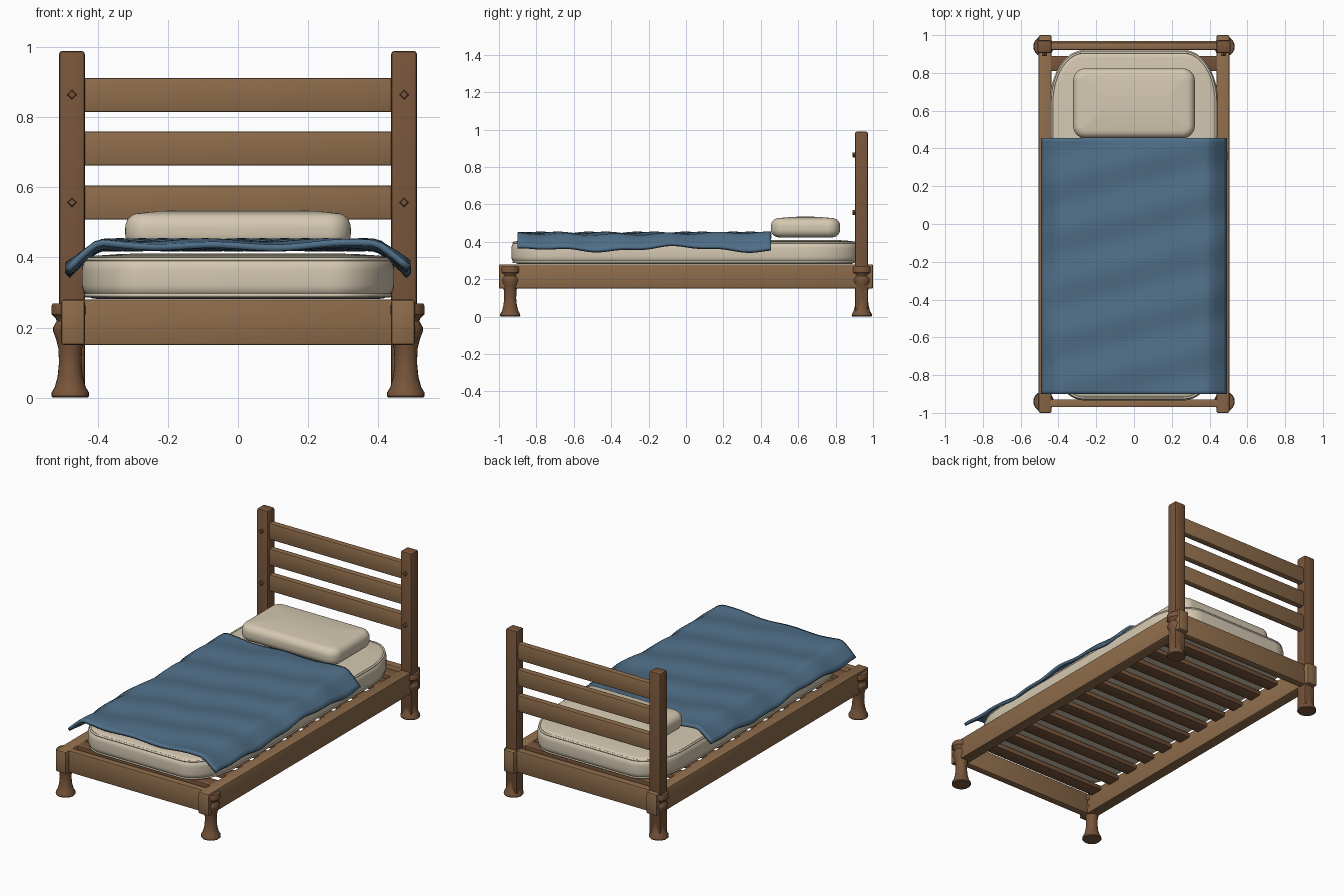
import bpy, bmesh, math
from math import sin, cos, pi

if "Cube" in bpy.data.objects:
    bpy.data.objects.remove(bpy.data.objects["Cube"])


def material(name, rgb):
    m = bpy.data.materials.new(name)
    m.diffuse_color = (*rgb, 1)
    m.use_nodes = True
    m.node_tree.nodes["Principled BSDF"].inputs["Base Color"].default_value = m.diffuse_color
    return m


WOOD = material("oak", (0.27, 0.15, 0.07))
DARK = material("dark oak", (0.185, 0.09, 0.043))
CREAM = material("cream linen", (0.66, 0.58, 0.44))
BLUE = material("blue wool", (0.08, 0.16, 0.25))


def make(name, bm, mat, angle=35):
    bmesh.ops.recalc_face_normals(bm, faces=bm.faces)
    me = bpy.data.meshes.new(name)
    bm.to_mesh(me)
    bm.free()
    ob = bpy.data.objects.new(name, me)
    bpy.context.collection.objects.link(ob)
    me.materials.append(mat)
    bpy.ops.object.select_all(action='DESELECT')
    ob.select_set(True)
    bpy.context.view_layer.objects.active = ob
    bpy.ops.object.shade_smooth_by_angle(angle=math.radians(angle))
    return ob


def box(name, x, y, z, mat, bevel=0.008):
    """Bevelled box from (min, max) ranges."""
    bm = bmesh.new()
    bmesh.ops.create_cube(bm, size=1)
    for v in bm.verts:
        for i, (lo, hi) in enumerate((x, y, z)):
            v.co[i] = (lo + hi) / 2 + v.co[i] * (hi - lo)
    bmesh.ops.bevel(bm, geom=bm.edges[:], offset=bevel, segments=2,
                    profile=0.5, affect='EDGES')
    return make(name, bm, mat)


def skin(bm, rings):
    """Join equal-length closed rings and cap both ends."""
    vs = [[bm.verts.new(p) for p in r] for r in rings]
    n = len(vs[0])
    for a, b in zip(vs, vs[1:]):
        for i in range(n):
            bm.faces.new((a[i], a[(i + 1) % n], b[(i + 1) % n], b[i]))
    bm.faces.new(vs[0])
    bm.faces.new(vs[-1])


def outline(hx, hy, a, b, cy, z, inset=0):
    """Rectangle with elliptical corners, shrunk by inset."""
    pts = []
    ca, cb = max(a - inset, 0.005), max(b - inset, 0.005)
    for k, (sx, sy) in enumerate(((1, 1), (-1, 1), (-1, -1), (1, -1))):
        for i in range(13):
            t = k * pi / 2 + i * pi / 24
            pts.append((sx * (hx - inset - ca) + ca * cos(t),
                        cy + sy * (hy - inset - cb) + cb * sin(t), z))
    return pts


def cushion(name, hx, hy, a, b, cy, z0, z1, r, crown, mat):
    prof = [(r * (1 - sin(t)), z0 + r * (1 - cos(t)))
            for t in [i * pi / 12 for i in range(7)]]
    top = z1 - crown
    prof += [(r * (1 - cos(t)), top - r + r * sin(t))
             for t in [i * pi / 12 for i in range(7)]]
    prof += [(r + 0.06, z1 - crown * 0.3), (r + 0.11, z1)]
    bm = bmesh.new()
    skin(bm, [outline(hx, hy, a, b, cy, z, d) for d, z in prof])
    return make(name, bm, mat, 50)


def piping(name, pts, radius, mat):
    cu = bpy.data.curves.new(name, 'CURVE')
    cu.dimensions = '3D'
    cu.bevel_depth, cu.bevel_resolution = radius, 2
    sp = cu.splines.new('POLY')
    sp.points.add(len(pts) - 1)
    for p, co in zip(sp.points, pts):
        p.co = (*co, 1)
    sp.use_cyclic_u = True
    cu.materials.append(mat)
    bpy.context.collection.objects.link(bpy.data.objects.new(name, cu))


# turned leg profile (radius, height)
LEG = [(0.050, 0), (0.054, 0.005), (0.053, 0.015), (0.044, 0.03), (0.036, 0.06),
       (0.032, 0.10), (0.034, 0.14), (0.040, 0.165), (0.049, 0.19), (0.049, 0.20),
       (0.039, 0.218), (0.041, 0.225), (0.053, 0.237), (0.053, 0.262), (0.050, 0.268)]

for side, s in (("left", -1), ("right", 1)):
    # side rail with protruding ends
    box(side + "_side_rail", sorted((s * 0.437, s * 0.505)), (-1, 1), (0.15, 0.28), WOOD)
    # turned legs at foot and head
    for end, y in (("foot", -0.94), ("head", 0.94)):
        bm = bmesh.new()
        skin(bm, [[(s * 0.479 + r * cos(i * pi / 12), y + r * sin(i * pi / 12), z)
                   for i in range(24)] for r, z in LEG])
        make(f"{side}_{end}_leg", bm, DARK)
    # headboard post and its pegs
    box(side + "_head_post", sorted((s * 0.437, s * 0.511)), (0.904, 0.973), (0.005, 0.99), DARK, 0.01)
    for i, z in enumerate((0.557, 0.865)):
        bm = bmesh.new()
        skin(bm, [[(s * 0.474 + r * cos(k * pi / 2), y, z + r * sin(k * pi / 2))
                   for k in range(4)]
                  for r, y in ((0.014, 0.91), (0.014, 0.893), (0.010, 0.889))])
        make(f"{side}_post_peg_{i + 1}", bm, DARK)

# end rails
box("foot_rail", (-0.445, 0.445), (-0.97, -0.928), (0.15, 0.28), WOOD, 0.006)
box("head_rail", (-0.445, 0.445), (0.926, 0.97), (0.15, 0.28), WOOD, 0.006)

# headboard boards
for i, z in enumerate((0.508, 0.662, 0.815)):
    box(f"headboard_board_{i + 1}", (-0.445, 0.445), (0.922, 0.96), (z, z + 0.098), WOOD, 0.006)

# mattress support slats
for i in range(12):
    y = -0.85 + i * 1.7 / 11
    box(f"support_slat_{i + 1}", (-0.445, 0.445), (y - 0.04, y + 0.04), (0.25, 0.278), DARK, 0.004)

# mattress with piped edges, and pillow
cushion("mattress", 0.446, 0.927, 0.18, 0.28, -0.007, 0.282, 0.411, 0.04, 0.006, CREAM)
for name, z in (("lower_piping", 0.292), ("upper_piping", 0.395)):
    piping(name, outline(0.446, 0.927, 0.18, 0.28, -0.007, z, 0.012), 0.006, CREAM)
cushion("pillow", 0.322, 0.185, 0.065, 0.065, 0.639, 0.424, 0.535, 0.042, 0.008, CREAM)


# blanket: rippled sheet with drooping sides
def blanket_z(x, y):
    z = 0.436 + 0.005 * sin(23 * y - 6 * x) + 0.005 * sin(17 * x + 4 * y)
    d = max(0, abs(x) - 0.395) / 0.092
    return z - d ** 1.15 * (0.072 + 0.011 * sin(8.4 * y - 1.2 + (pi if x < 0 else 0)))


NX, NY = 48, 72
bm = bmesh.new()
grid = []
for j in range(NY + 1):
    y = -0.90 + 1.355 * j / NY
    xs = [-0.487 + 0.974 * i / NX for i in range(NX + 1)]
    grid.append([bm.verts.new((x, y, blanket_z(x, y))) for x in xs])
for j in range(NY):
    for i in range(NX):
        bm.faces.new((grid[j][i], grid[j][i + 1], grid[j + 1][i + 1], grid[j + 1][i]))
blanket = make("blanket", bm, BLUE, 50)
sol = blanket.modifiers.new("thickness", 'SOLIDIFY')
sol.thickness, sol.offset = 0.018, 0
